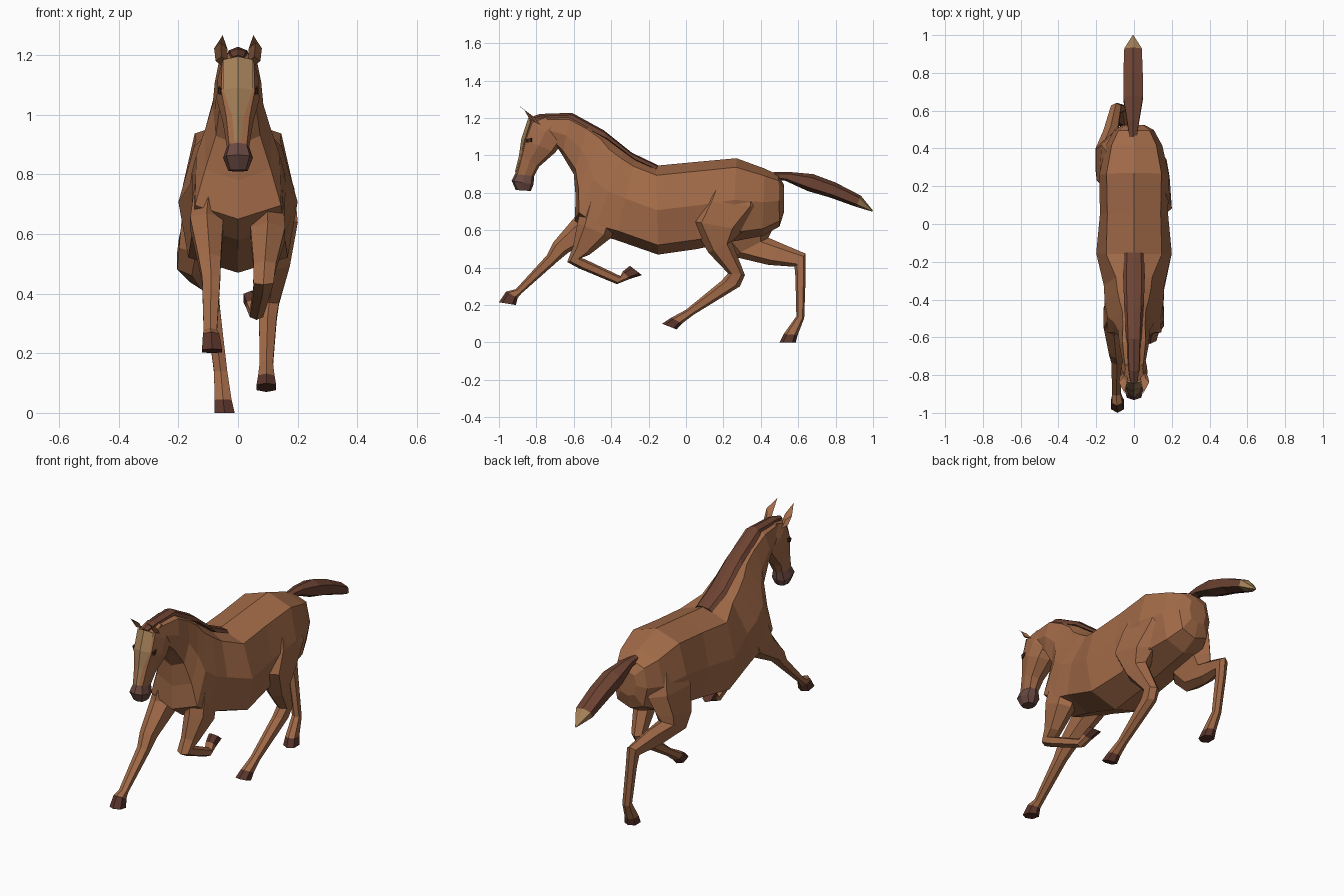
import bpy, bmesh, math
from mathutils import Vector


def material(name, rgb):
    m = bpy.data.materials.new(name)
    m.diffuse_color = (*rgb, 1)
    return m


COAT = material("coat", (0.36, 0.145, 0.065))
MANE = material("mane", (0.15, 0.055, 0.032))
HOOF = material("hoof", (0.10, 0.035, 0.024))
SKIN = material("muzzle", (0.14, 0.065, 0.052))
PALE = material("pale", (0.38, 0.22, 0.10))
DARK = material("eye", (0.05, 0.02, 0.012))


def loft(name, sections, mat, n=6, power=0.8):
    """Each section: front edge y,z / back edge y,z / centre x / half width / optional taper."""
    bm = bmesh.new()
    rings = []
    for fy, fz, by, bz, x, w, *taper in sections:
        a, b = Vector((x, fy, fz)), Vector((x, by, bz))
        k = taper[0] if taper else 0
        ring = []
        for j in range(n):
            t = 2 * math.pi * j / n
            c, s = (math.copysign(abs(v) ** power, v) for v in (math.cos(t), math.sin(t)))
            ring.append(bm.verts.new((a + b) / 2 + (a - b) / 2 * c
                                     + Vector((w * s * (1 - k * c), 0, 0))))
        rings.append(ring)
    for r, q in zip(rings, rings[1:]):
        for j in range(n):
            k = (j + 1) % n
            bm.faces.new((r[j], r[k], q[k], q[j]))
    bm.faces.new(rings[0])
    bm.faces.new(rings[-1])
    bmesh.ops.recalc_face_normals(bm, faces=bm.faces)
    me = bpy.data.meshes.new(name)
    bm.to_mesh(me)
    bm.free()
    me.materials.append(mat)
    ob = bpy.data.objects.new(name, me)
    bpy.context.collection.objects.link(ob)
    return ob


def leg(name, sections):
    """The last two sections form the hoof."""
    loft(name, sections[:-1], COAT)
    loft(name + "_hoof", sections[-2:], HOOF)


# trunk and neck in one sweep, rump to poll
loft("body", [
    (0.525, 0.84, 0.525, 0.70, 0, 0.055),
    (0.495, 0.895, 0.50, 0.62, 0, 0.105),
    (0.42, 0.93, 0.41, 0.57, 0, 0.15),
    (0.27, 0.985, 0.25, 0.54, 0, 0.185),
    (0.05, 0.965, 0.06, 0.50, 0, 0.18),
    (-0.16, 0.945, -0.15, 0.47, 0, 0.20, 0.08),
    (-0.27, 0.99, -0.38, 0.55, 0, 0.16, 0.3),
    (-0.33, 1.035, -0.50, 0.58, 0, 0.155, 0.35),
    (-0.39, 1.08, -0.595, 0.65, 0, 0.14, 0.4),
    (-0.44, 1.125, -0.59, 0.78, 0, 0.11, 0.35),
    (-0.52, 1.17, -0.60, 0.90, 0, 0.085, 0.15),
    (-0.62, 1.215, -0.66, 1.00, 0, 0.078),
    (-0.77, 1.21, -0.70, 1.06, 0, 0.06)], COAT, 8, 0.7)

# mane along the crest
loft("mane", [
    (-0.15, 0.948, -0.16, 0.92, 0, 0.05, 0.3),
    (-0.29, 1.015, -0.27, 0.97, 0, 0.055, 0.3),
    (-0.44, 1.135, -0.42, 1.08, 0, 0.05, 0.3),
    (-0.61, 1.228, -0.60, 1.17, 0, 0.042, 0.3),
    (-0.78, 1.222, -0.76, 1.17, 0, 0.034, 0.2),
    (-0.845, 1.20, -0.82, 1.17, 0, 0.02)], MANE)

# head
loft("head", [
    (-0.76, 1.213, -0.66, 1.12, 0, 0.055),
    (-0.84, 1.19, -0.665, 1.06, 0, 0.068),
    (-0.875, 1.09, -0.70, 1.015, 0, 0.072),
    (-0.888, 1.00, -0.785, 0.94, 0, 0.05),
    (-0.912, 0.90, -0.812, 0.89, 0, 0.038)], COAT, 8, 0.7)
loft("blaze", [
    (-0.845, 1.195, -0.815, 1.175, 0, 0.05),
    (-0.880, 1.09, -0.845, 1.08, 0, 0.05),
    (-0.893, 1.00, -0.872, 0.995, 0, 0.02),
    (-0.915, 0.91, -0.90, 0.91, 0, 0.012)], PALE, 4)
loft("muzzle", [
    (-0.912, 0.905, -0.812, 0.89, 0, 0.036),
    (-0.932, 0.865, -0.815, 0.845, 0, 0.05),
    (-0.91, 0.815, -0.83, 0.81, 0, 0.033)], SKIN, 8, 0.7)

# ears and eyes on both sides
for side, label in ((1, "right"), (-1, "left")):
    loft(label + "_ear", [
        (-0.838, 1.195, -0.78, 1.165, side * 0.055, 0.02),
        (-0.862, 1.24, -0.812, 1.205, side * 0.058, 0.022),
        (-0.895, 1.267, -0.882, 1.258, side * 0.052, 0.002)], COAT, 4)
    loft(label + "_eye", [
        (-0.858, 1.087, -0.82, 1.095, side * 0.058, 0.011),
        (-0.855, 1.068, -0.82, 1.074, side * 0.058, 0.010)], DARK)

# tail streaming backwards, with a lighter tip
tail = [
    (0.46, 0.91, 0.46, 0.87, -0.005, 0.022),
    (0.55, 0.912, 0.53, 0.865, -0.005, 0.035),
    (0.68, 0.90, 0.65, 0.81, -0.005, 0.058),
    (0.80, 0.855, 0.77, 0.775, -0.005, 0.058),
    (0.935, 0.785, 0.91, 0.725, -0.005, 0.052),
    (1.00, 0.705, 0.995, 0.70, -0.005, 0.003)]
loft("tail", tail[:-1], MANE)
loft("tail_tip", tail[-2:], PALE)

# left foreleg reaching forward
leg("left_foreleg", [
    (-0.55, 0.82, -0.34, 0.78, -0.09, 0.055),
    (-0.595, 0.67, -0.40, 0.60, -0.105, 0.062),
    (-0.71, 0.535, -0.63, 0.48, -0.095, 0.042),
    (-0.745, 0.465, -0.69, 0.43, -0.09, 0.034),
    (-0.91, 0.285, -0.88, 0.262, -0.093, 0.025),
    (-0.962, 0.272, -0.90, 0.238, -0.09, 0.031),
    (-1.00, 0.215, -0.91, 0.20, -0.087, 0.038)])

# right foreleg folded under
leg("right_foreleg", [
    (-0.54, 0.82, -0.32, 0.78, 0.09, 0.06),
    (-0.58, 0.64, -0.40, 0.56, 0.10, 0.065),
    (-0.605, 0.51, -0.515, 0.47, 0.09, 0.042),
    (-0.635, 0.43, -0.56, 0.452, 0.085, 0.038),
    (-0.57, 0.395, -0.54, 0.445, 0.082, 0.033),
    (-0.37, 0.312, -0.35, 0.355, 0.062, 0.025),
    (-0.30, 0.34, -0.338, 0.38, 0.053, 0.027),
    (-0.235, 0.36, -0.30, 0.41, 0.045, 0.03)])

# right hind leg swinging forward
leg("right_hind_leg", [
    (0.14, 0.93, 0.42, 0.86, 0.08, 0.06),
    (0.06, 0.76, 0.42, 0.72, 0.105, 0.085, -0.2),
    (0.02, 0.65, 0.31, 0.60, 0.125, 0.078, -0.15),
    (0.12, 0.48, 0.245, 0.54, 0.125, 0.055),
    (0.225, 0.37, 0.315, 0.36, 0.105, 0.036),
    (0.19, 0.33, 0.288, 0.30, 0.10, 0.033),
    (0.00, 0.175, 0.04, 0.148, 0.095, 0.025),
    (-0.08, 0.132, -0.02, 0.102, 0.095, 0.031),
    (-0.128, 0.10, -0.05, 0.07, 0.095, 0.037)])

# left hind leg pushing off behind
leg("left_hind_leg", [
    (0.17, 0.87, 0.42, 0.86, -0.08, 0.06),
    (0.15, 0.70, 0.49, 0.70, -0.105, 0.082, -0.15),
    (0.17, 0.54, 0.46, 0.60, -0.14, 0.065),
    (0.25, 0.46, 0.44, 0.56, -0.155, 0.055),
    (0.44, 0.415, 0.51, 0.53, -0.125, 0.042),
    (0.58, 0.405, 0.64, 0.475, -0.095, 0.03),
    (0.585, 0.35, 0.64, 0.36, -0.085, 0.027),
    (0.59, 0.14, 0.632, 0.13, -0.058, 0.025),
    (0.522, 0.045, 0.597, 0.04, -0.05, 0.032),
    (0.50, 0.0, 0.587, 0.0, -0.045, 0.038)])
